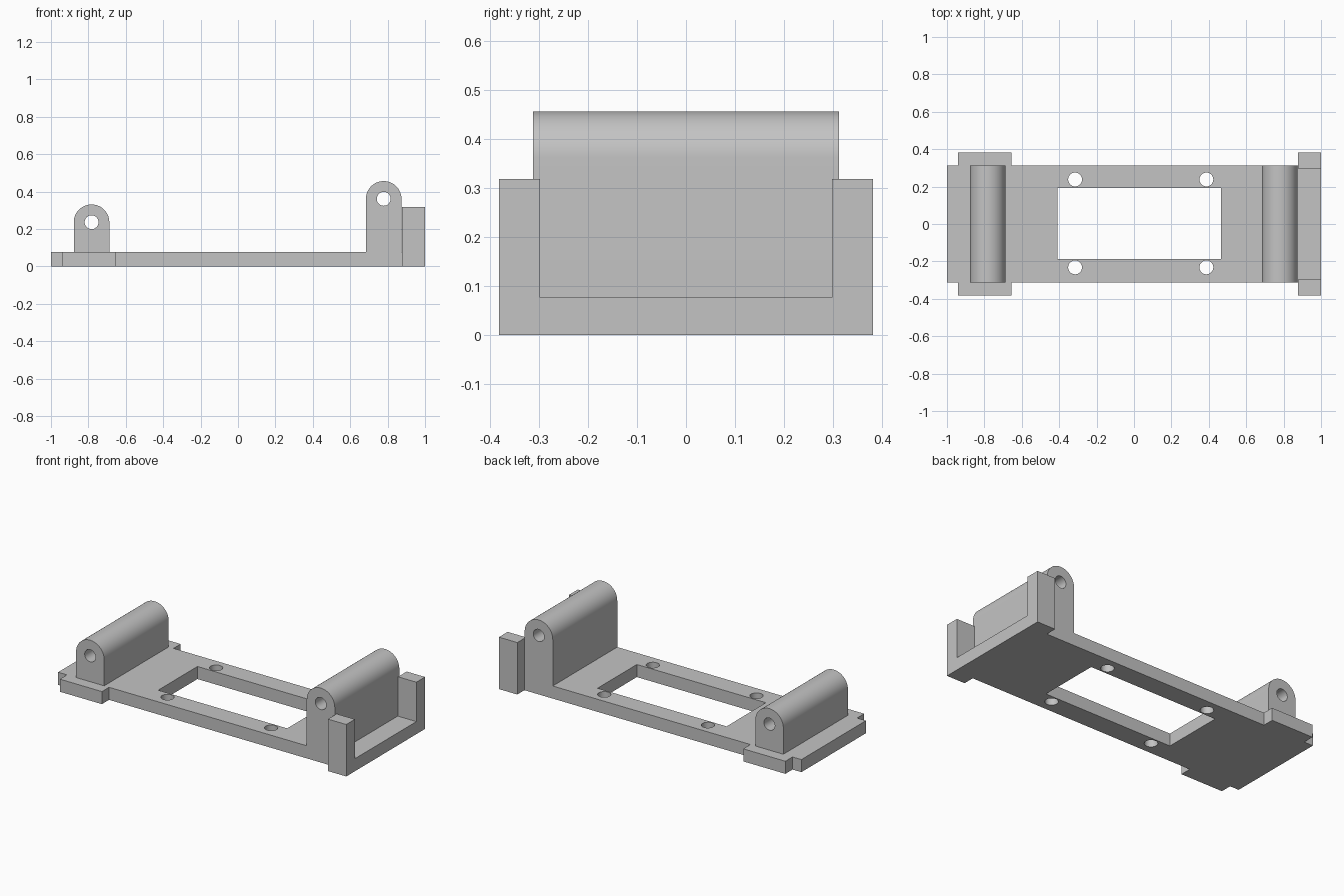
import bpy, bmesh
from math import pi, cos, sin, radians
from mathutils import Matrix, Vector

cube = bpy.data.objects.get("Cube")
if cube:
    bpy.data.objects.remove(cube, do_unlink=True)

grey = bpy.data.materials.new("plain grey")
grey.use_nodes = True
COLOUR = (0.55, 0.55, 0.55, 1)
grey.diffuse_color = COLOUR
grey.node_tree.nodes["Principled BSDF"].inputs["Base Color"].default_value = COLOUR

THICK = 0.077      # base plate thickness
BODY = 0.312       # half depth of plate and hinge blocks
WIDE = 0.381       # half depth across the tabs
HOLE = 0.037


def arc(cx, cy, r, start, end, n):
    return [(cx + r * cos(start + (end - start) * i / n),
             cy + r * sin(start + (end - start) * i / n)) for i in range(n + 1)]


def circle(cx, cy, r, n=40):
    return arc(cx, cy, r, 0, 2 * pi, n)[:-1]


def rect(x0, x1, y0, y1):
    return [(x0, y0), (x1, y0), (x1, y1), (x0, y1)]


def extrude(name, loops, depth, matrix):
    """Fill an outline with holes, extrude it along local z and place it."""
    bm = bmesh.new()
    for loop in loops:
        vs = [bm.verts.new((x, y, 0)) for x, y in loop]
        for a, b in zip(vs, vs[1:] + vs[:1]):
            bm.edges.new((a, b))
    bmesh.ops.triangle_fill(bm, edges=bm.edges[:], use_beauty=True, normal=(0, 0, 1))
    new = bmesh.ops.extrude_face_region(bm, geom=bm.faces[:], use_keep_orig=True)["geom"]
    bmesh.ops.translate(bm, vec=(0, 0, depth),
                        verts=[v for v in new if isinstance(v, bmesh.types.BMVert)])
    bmesh.ops.recalc_face_normals(bm, faces=bm.faces[:])
    bm.transform(matrix)
    mesh = bpy.data.meshes.new(name)
    bm.to_mesh(mesh)
    bm.free()
    mesh.materials.append(grey)
    ob = bpy.data.objects.new(name, mesh)
    bpy.context.collection.objects.link(ob)
    bpy.ops.object.select_all(action="DESELECT")
    ob.select_set(True)
    bpy.context.view_layer.objects.active = ob
    bpy.ops.object.shade_smooth_by_angle(angle=radians(30))
    return ob


# Base plate: stepped outline with a window and four screw holes
half = [(-1, BODY), (-0.94, BODY), (-0.94, WIDE), (-0.655, WIDE),
        (-0.655, BODY), (0.876, BODY), (0.876, WIDE), (1, WIDE)]
outline = half + [(x, -y) for x, y in reversed(half)]
window = rect(-0.41, 0.464, -0.187, 0.193)
screws = [circle(x, y, HOLE) for x in (-0.315, 0.387) for y in (-0.232, 0.238)]
extrude("base_plate", [outline, window] + screws, THICK, Matrix())

# Round-topped hinge blocks, each bored through along y
upright = Matrix.Translation(Vector((0, BODY, 0))) @ Matrix.Rotation(pi / 2, 4, "X")
for name, x, z in (("low_hinge_block", -0.783, 0.236), ("tall_hinge_block", 0.779, 0.361)):
    r = 0.095
    side = [(x - r, THICK), (x + r, THICK)] + arc(x, z, r, 0, pi, 32)
    extrude(name, [side, circle(x, z, HOLE)], 2 * BODY, upright)

# End posts on the wide end
for name, y0, y1 in (("front_post", -WIDE, -0.297), ("back_post", 0.297, WIDE)):
    extrude(name, [rect(0.876, 1, y0, y1)], 0.318 - THICK,
            Matrix.Translation((0, 0, THICK)))
